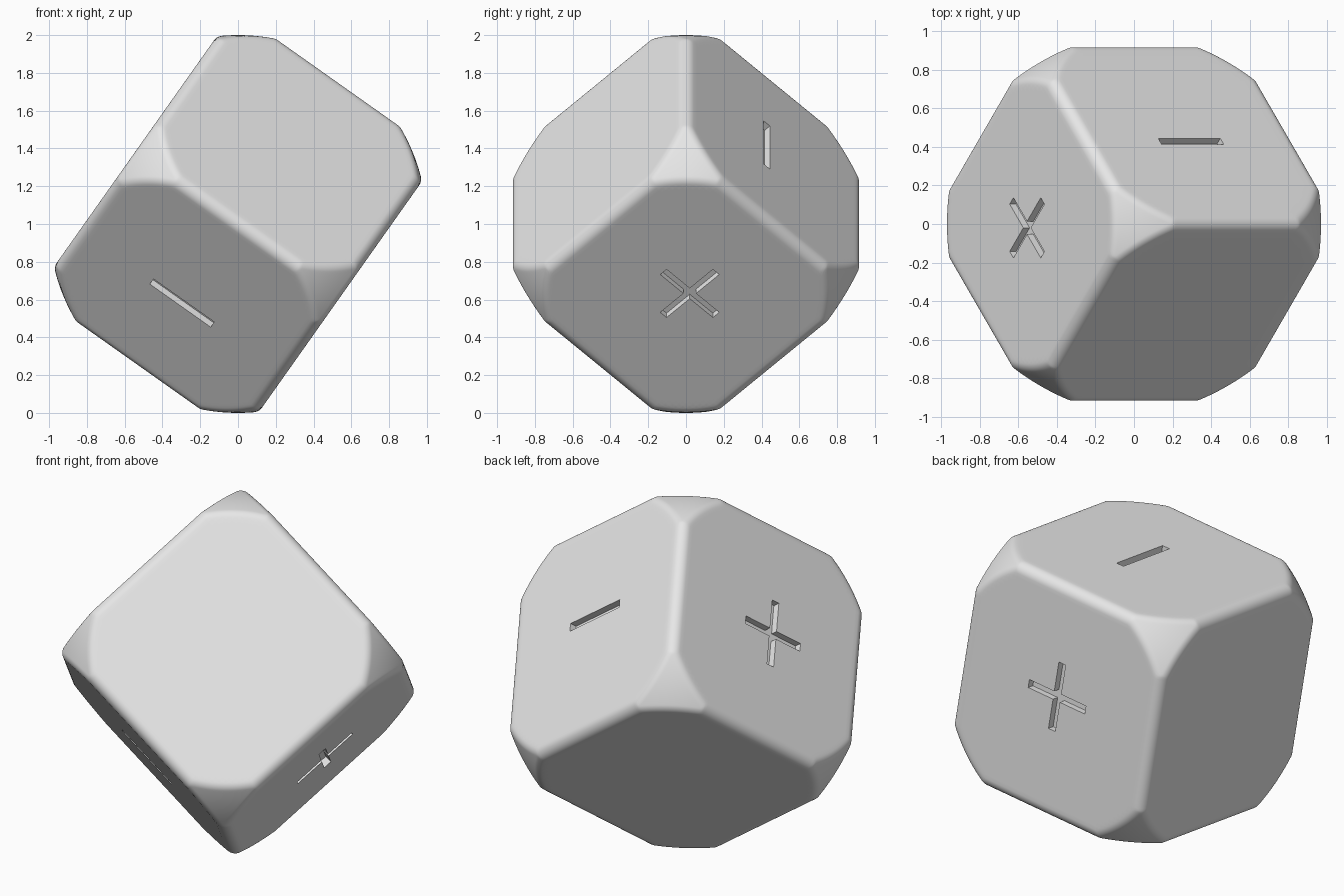
import bpy, bmesh, math
from mathutils import Matrix, Vector

if "Cube" in bpy.data.objects:
    bpy.data.objects.remove(bpy.data.objects["Cube"], do_unlink=True)

HALF = 0.665     # half width between opposite faces
BALL = 1.0       # radius of the sphere trimming the corners
ROUND = 0.06     # edge rounding
LONG, THIN, DEPTH = 0.197, 0.0235, 0.04   # half length, half width, depth of the grooves

# Material
grey = bpy.data.materials.new("plain_grey")
grey.use_nodes = True
grey.diffuse_color = (0.8, 0.8, 0.8, 1)
grey.node_tree.nodes["Principled BSDF"].inputs["Base Color"].default_value = (0.8, 0.8, 0.8, 1)

# Frame of a cube standing on its corner: local axes are the three upper face normals
s, t, d = 1 / math.sqrt(6), 1 / math.sqrt(2), 1 / math.sqrt(3)
axes = [Vector((-2 * s, 0, d)), Vector((s, -t, d)), Vector((s, t, d))]
frame = Matrix.Translation((0, 0, 1)) @ Matrix(axes).transposed().to_4x4()


def make_object(name, bm):
    bmesh.ops.recalc_face_normals(bm, faces=bm.faces)
    mesh = bpy.data.meshes.new(name)
    bm.to_mesh(mesh)
    bm.free()
    mesh.materials.append(grey)
    obj = bpy.data.objects.new(name, mesh)
    bpy.context.collection.objects.link(obj)
    obj.matrix_world = frame
    return obj


def clamp(p, k):
    a = HALF - ROUND
    return Vector([max(-a, min(a, c * k)) for c in p])


def rounded(p):
    """Nearest point of the inner cube-and-sphere core, pushed out by the rounding."""
    core = clamp(p, 1)
    if core.length > BALL - ROUND:
        lo, hi = 0.0, 1.0
        for _ in range(30):
            mid = (lo + hi) / 2
            if clamp(p, mid).length > BALL - ROUND:
                hi = mid
            else:
                lo = mid
        core = clamp(p, lo)
    return core + (p - core).normalized() * ROUND


# Die body: gridded cube wrapped onto the rounded shape
bm = bmesh.new()
bmesh.ops.create_cube(bm, size=2 * (HALF + 0.1))
bmesh.ops.subdivide_edges(bm, edges=bm.edges[:], cuts=59, use_grid_fill=True)
for v in bm.verts:
    v.co = rounded(v.co.copy())
die = make_object("die_body", bm)

# Groove outlines
dash = [(LONG, -THIN), (LONG, THIN), (-LONG, THIN), (-LONG, -THIN)]
plus = []
for c, n in ((1, 0), (0, 1), (-1, 0), (0, -1)):
    for x, y in ((LONG, -THIN), (LONG, THIN), (THIN, THIN)):
        plus.append((c * x - n * y, n * x + c * y))

X, Y, Z = Vector((1, 0, 0)), Vector((0, 1, 0)), Vector((0, 0, 1))
bm = bmesh.new()
# outline, face normal, first and second outline directions, shift on the face
for outline, normal, u, w, shift in (
        (dash, Z, X, Y, Y * 0.06),
        (dash, -Z, X, Y, Y * -0.06),
        (plus, X, Y, Z, Z * -0.028),
        (plus, -X, Y, Z, Z * 0.028)):
    base = normal * (HALF - DEPTH) + shift
    face = bm.faces.new([bm.verts.new(base + u * x + w * y) for x, y in outline])
    top = bmesh.ops.extrude_face_region(bm, geom=[face], use_keep_orig=True)["geom"]
    bmesh.ops.translate(bm, verts=[g for g in top if isinstance(g, bmesh.types.BMVert)],
                        vec=normal * (DEPTH + 0.1))
cutter = make_object("groove_cutter", bm)
cutter.hide_render = True

# Engrave, then shade smooth with sharp groove edges
cut = die.modifiers.new("engrave", 'BOOLEAN')
cut.operation, cut.solver, cut.object = 'DIFFERENCE', 'EXACT', cutter
bpy.ops.object.select_all(action='DESELECT')
bpy.context.view_layer.objects.active = die
die.select_set(True)
bpy.context.view_layer.update()
bpy.ops.object.modifier_apply(modifier=cut.name)
bpy.ops.object.shade_smooth_by_angle(angle=math.radians(30))
bpy.data.objects.remove(cutter, do_unlink=True)
